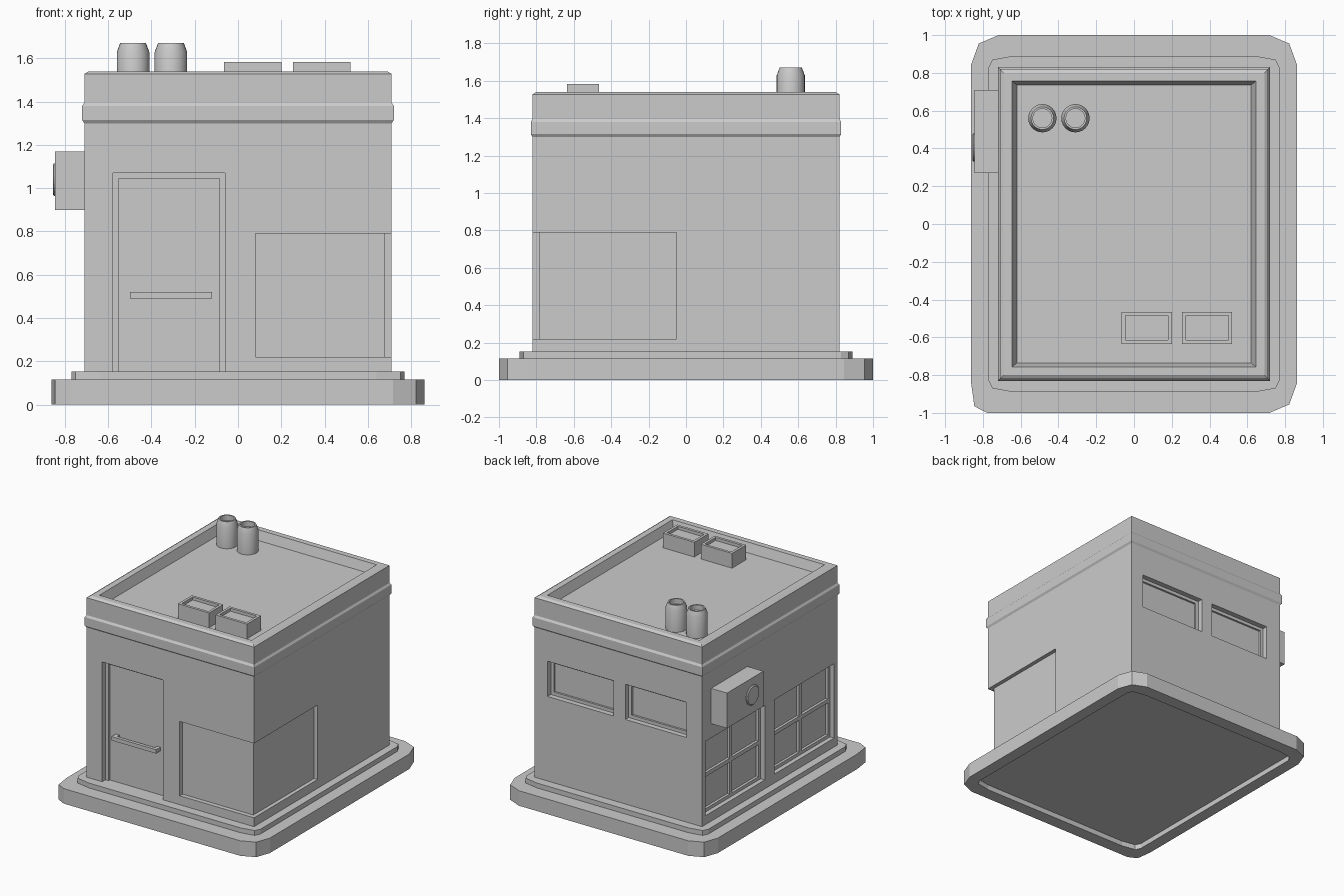
import bpy, bmesh
from math import cos, sin, tau

if "Cube" in bpy.data.objects:
    bpy.data.objects.remove(bpy.data.objects["Cube"])


def loft(name, rings):
    """Closed solid made by bridging equal-sized rings of points, capped at both ends."""
    bm = bmesh.new()
    loops = [[bm.verts.new(p) for p in ring] for ring in rings]
    n = len(loops[0])
    for a, b in zip(loops, loops[1:]):
        for i in range(n):
            j = (i + 1) % n
            bm.faces.new((a[i], a[j], b[j], b[i]))
    bm.faces.new(loops[0][::-1])
    bm.faces.new(loops[-1])
    bmesh.ops.recalc_face_normals(bm, faces=bm.faces)
    me = bpy.data.meshes.new(name)
    bm.to_mesh(me)
    bm.free()
    ob = bpy.data.objects.new(name, me)
    bpy.context.collection.objects.link(ob)
    return ob


def rect(x0, x1, y0, y1, z):
    return [(x0, y0, z), (x1, y0, z), (x1, y1, z), (x0, y1, z)]


def box(name, x0, x1, y0, y1, z0, z1):
    return loft(name, [rect(x0, x1, y0, y1, z0), rect(x0, x1, y0, y1, z1)])


WIDE = ((0, .155), (.04, .045), (.145, 0))
TIGHT = ((0, .155), (.017, .035), (.085, 0))
SMALL = ((0, .06), (.02, .02), (.13, 0))


def rounded(hx, hy, z, corner, front_left=None):
    """Rectangle with two-segment clipped corners; the front left one may differ."""
    pts = []
    for sx, sy in ((1, 1), (-1, 1), (-1, -1), (1, -1)):
        c = front_left if front_left and sx + sy == -2 else corner
        q = [(sx * (hx - dx), sy * (hy - dy), z) for dx, dy in c]
        pts += q if sx == sy else q[::-1]
    return pts


def circle(cx, cy, r, z, n=24):
    return [(cx + r * cos(tau * i / n), cy + r * sin(tau * i / n), z) for i in range(n)]


def cut(target, *bounds):
    cutter = box("cutter", *bounds)
    cutter.hide_render = True
    mod = target.modifiers.new("cut", 'BOOLEAN')
    mod.operation, mod.solver, mod.object = 'DIFFERENCE', 'EXACT', cutter
    bpy.context.view_layer.objects.active = target
    bpy.ops.object.modifier_apply(modifier=mod.name)
    bpy.data.objects.remove(cutter)


# Pavement slab with shallow hollow underneath, and plinth
loft("pavement", [rounded(.77, .90, .04, SMALL), rounded(.77, .90, 0, SMALL),
                  rounded(.862, 1, 0, WIDE, TIGHT), rounded(.862, 1, .115, WIDE, TIGHT)])
loft("plinth", [rounded(.77, .89, .09, SMALL), rounded(.77, .89, .152, SMALL)])

# Walls, cornice band, parapet and roof deck in one stepped profile
profile = [(.71, .82, .14), (.71, .82, 1.30), (.72, .83, 1.315), (.72, .83, 1.38),
           (.71, .82, 1.395), (.71, .82, 1.528), (.69, .80, 1.54),
           (.645, .757, 1.54), (.62, .735, 1.47)]
body = loft("building", [rect(-x, x, -y, y, z) for x, y, z in profile])

# Stepped doorway
cut(body, -.578, -.06, -1, -.78, .10, 1.07)
cut(body, -.55, -.085, -1, -.765, .10, 1.045)

# Corner shop window wrapping front and right
cut(body, .08, 1, -1, -.785, .22, .79)
cut(body, .68, 1, -.9, -.05, .22, .79)

# Two stepped windows at the back
for x0, x1 in ((.04, .60), (-.58, -.06)):
    cut(body, x0, x1, .78, 1, .80, 1.07)
    cut(body, x0 + .025, x1 - .025, .765, 1, .825, 1.045)

# Two by two panes in each left side window
for y0 in (.06, -.78):
    y1 = y0 + .72
    cut(body, -1, -.675, y0, y1, .22, .79)
    for a in (y0 + .025, y0 + .375):
        for c in (.245, .52):
            cut(body, -1, -.655, a, a + .32, c, c + .245)

# Door handle bar with end brackets
box("door_handle", -.50, -.12, -.82, -.795, .49, .52)
for x in (-.50, -.15):
    box("handle_bracket", x, x + .03, -.805, -.76, .492, .518)

# Wall unit with round fan cover on the left
box("wall_unit", -.845, -.70, .27, .71, .90, 1.17)
fan = [[(-z, y, x) for x, y, z in circle(1.04, .405, r, d)]
       for r, d in ((.075, .83), (.075, .85), (.068, .856))]
loft("fan_cover", fan)

# Roof pipes with hollow tops
for x in (-.485, -.31):
    steps = ((.075, 1.46), (.075, 1.63), (.06, 1.67), (.05, 1.67), (.05, 1.63))
    pipe = loft("roof_pipe", [circle(x, .56, r, z) for r, z in steps])
    bpy.ops.object.select_all(action='DESELECT')
    pipe.select_set(True)
    bpy.context.view_layer.objects.active = pipe
    bpy.ops.object.shade_smooth_by_angle()

# Roof vents with recessed tops
for x in (-.065, .255):
    steps = ((0, 1.46), (0, 1.583), (.02, 1.583), (.02, 1.56))
    loft("roof_vent", [rect(x + i, x + .265 - i, -.635 + i, -.465 - i, z) for i, z in steps])
